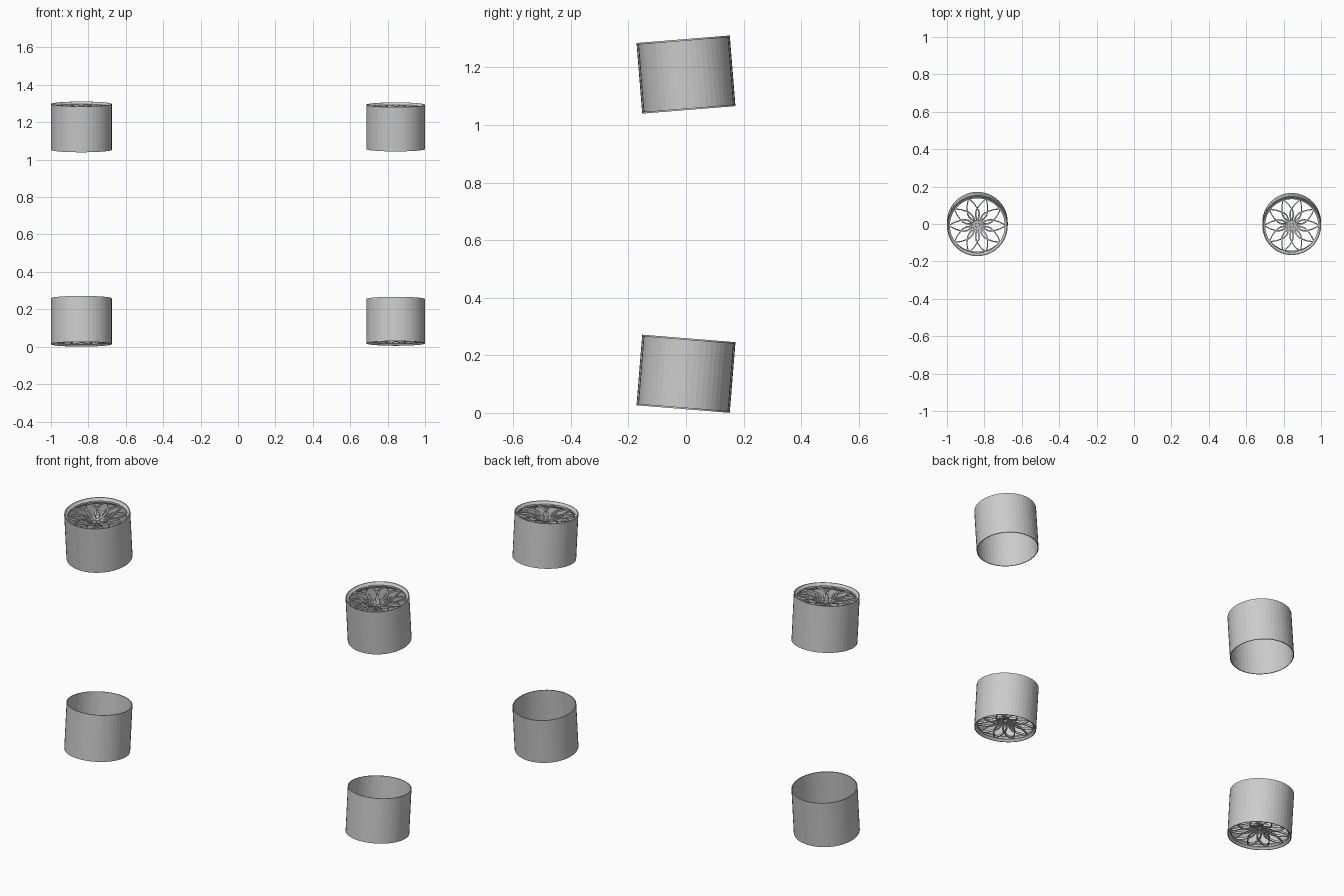
import bpy, bmesh, math
from mathutils import Vector, Matrix

if "Cube" in bpy.data.objects:
    bpy.data.objects.remove(bpy.data.objects["Cube"])

R, H = 0.1625, 0.246      # wheel radius and width
TOP = H / 2               # spoked face lies at +z locally
SEG, PETALS = 48, 10
TILT = math.radians(4.6)


def finish(bm, name):
    bmesh.ops.recalc_face_normals(bm, faces=bm.faces)
    me = bpy.data.meshes.new(name)
    bm.to_mesh(me)
    bm.free()
    return me


def lathe(bm, profile, seg, closed=True):
    """Revolve an (r, z) profile about z."""
    rings = [[bm.verts.new((r * math.cos(2 * math.pi * i / seg),
                            r * math.sin(2 * math.pi * i / seg), z))
              for r, z in profile] for i in range(seg)]
    n = len(profile)
    for i in range(seg):
        a, b = rings[i], rings[(i + 1) % seg]
        for j in range(n if closed else n - 1):
            k = (j + 1) % n
            bm.faces.new((a[j], b[j], b[k], a[k]))
    return rings


def polar(r, deg, z):
    a = math.radians(deg)
    return Vector((r * math.cos(a), r * math.sin(a), z))


def beam(bm, pts, widths, depths):
    """Sweep a rectangular section along a path, top face on the path."""
    rings = []
    for i, p in enumerate(pts):
        d = pts[min(i + 1, len(pts) - 1)] - pts[max(i - 1, 0)]
        side = Vector((-d.y, d.x, 0)).normalized() * widths[i] / 2
        down = Vector((0, 0, -depths[i]))
        rings.append([bm.verts.new(v) for v in
                      (p + side, p - side, p - side + down, p + side + down)])
    for a, b in zip(rings, rings[1:]):
        for j in range(4):
            k = (j + 1) % 4
            bm.faces.new((a[j], a[k], b[k], b[j]))
    bm.faces.new(rings[0])
    bm.faces.new(rings[-1])


# Thin open barrel with a stepped lip around the spoked face
bm = bmesh.new()
lathe(bm, [(R, -TOP), (R, 0), (R, TOP), (R - 0.004, TOP), (0.153, TOP - 0.008),
           (0.147, TOP - 0.012), (0.147, TOP - 0.022), (R - 0.004, TOP - 0.034),
           (R - 0.004, 0), (R - 0.004, -TOP)], SEG)
barrel = finish(bm, "barrel")

# Woven spokes: petals around the hub that cross and fork out to the rim
bm = bmesh.new()
path = [(0.018, 2, 0.044), (0.036, 8, 0.036), (0.058, 9.5, 0.028),
        (0.078, 5, 0.021), (0.092, 0, 0.017), (0.120, -9, 0.013),
        (0.149, -17, 0.012)]
widths = [0.006, 0.008, 0.008, 0.007, 0.006, 0.005, 0.006]
depths = [0.016, 0.016, 0.014, 0.012, 0.011, 0.010, 0.010]
for k in range(PETALS):
    mid = 18 + k * 360 / PETALS
    for s in (1, -1):
        beam(bm, [polar(r, mid + s * a, TOP - d) for r, a, d in path],
             widths, depths)
spokes = finish(bm, "spokes")

# Hub disc with raised centre cap and bolts
bm = bmesh.new()
rings = lathe(bm, [(0.027, TOP - 0.064), (0.027, TOP - 0.046), (0.024, TOP - 0.042),
                   (0.013, TOP - 0.042), (0.012, TOP - 0.036), (0.009, TOP - 0.034)],
              20, closed=False)
bm.faces.new([r[0] for r in rings])
bm.faces.new([r[-1] for r in rings])
for k in range(5):
    bmesh.ops.create_cone(bm, cap_ends=True, segments=6, radius1=0.0028, radius2=0.0028,
                          depth=0.006,
                          matrix=Matrix.Translation(polar(0.0185, 72 * k, TOP - 0.041)))
hub = finish(bm, "hub")

# Four wheels: larger pair at -x, smaller at +x; lower ones face down
for side, x, size in (("left", -0.8375, 1.0), ("right", 0.843, 0.966)):
    for level, z, rot in (("upper", 1.175, TILT), ("lower", 0.136, math.pi - TILT)):
        for part, me in (("barrel", barrel), ("spokes", spokes), ("hub", hub)):
            ob = bpy.data.objects.new(f"{level}_{side}_wheel_{part}", me)
            ob.location = (x, 0, z)
            ob.rotation_euler = (rot, 0, 0)
            ob.scale = (size,) * 3
            bpy.context.collection.objects.link(ob)
